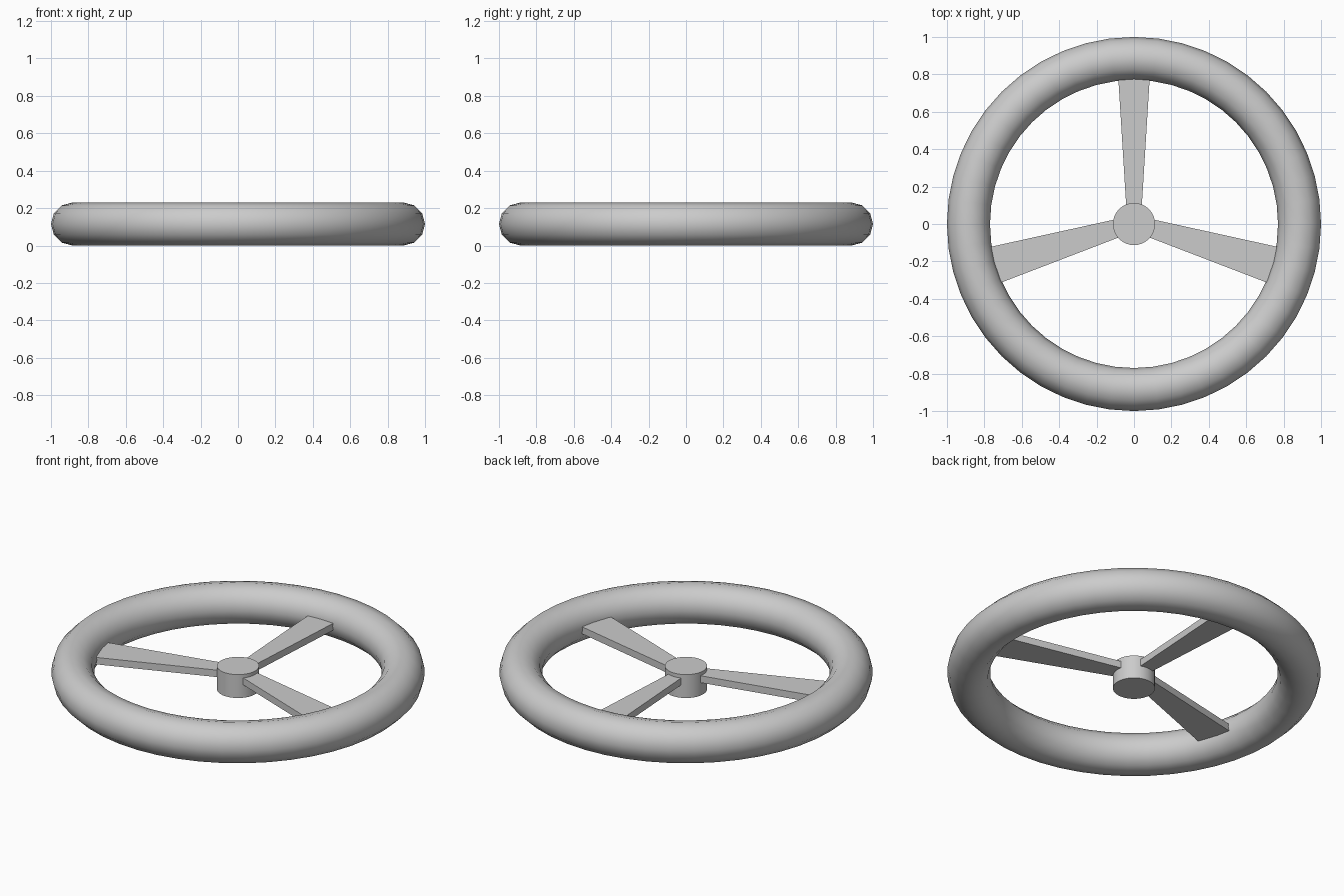
import bpy, bmesh, math
from mathutils import Matrix

if "Cube" in bpy.data.objects:
    bpy.data.objects.remove(bpy.data.objects["Cube"])


def smooth(obj):
    bpy.ops.object.select_all(action='DESELECT')
    obj.select_set(True)
    bpy.context.view_layer.objects.active = obj
    bpy.ops.object.shade_smooth_by_angle(angle=math.radians(40))


def spoke(name, angle, half_in, half_out, r_in=0.07, r_out=0.83, z0=0.09, z1=0.131):
    # Tapered flat bar running outward along +x, then turned to its angle
    bm = bmesh.new()
    outline = [(r_in, -half_in), (r_out, -half_out), (r_out, half_out), (r_in, half_in)]
    face = bm.faces.new([bm.verts.new((x, y, z0)) for x, y in outline])
    top = bmesh.ops.extrude_face_region(bm, geom=[face])['geom']
    for v in top:
        if isinstance(v, bmesh.types.BMVert):
            v.co.z = z1
    bmesh.ops.recalc_face_normals(bm, faces=bm.faces)
    bm.transform(Matrix.Rotation(math.radians(angle), 4, 'Z'))
    mesh = bpy.data.meshes.new(name)
    bm.to_mesh(mesh)
    bm.free()
    obj = bpy.data.objects.new(name, mesh)
    bpy.context.collection.objects.link(obj)
    return obj


# Round rim
bpy.ops.mesh.primitive_torus_add(major_radius=0.885, minor_radius=0.115,
                                 major_segments=48, minor_segments=12,
                                 location=(0, 0, 0.115))
rim = bpy.context.object
rim.name = "rim"
smooth(rim)

# Centre hub
bpy.ops.mesh.primitive_cylinder_add(vertices=32, radius=0.113, depth=0.138,
                                    location=(0, 0, 0.083))
hub = bpy.context.object
hub.name = "hub"
smooth(hub)

# Three spokes: one narrow upper, two wider side spokes
spoke("upper_spoke", 90, 0.040, 0.087)
for name, angle in (("right_spoke", -16.7), ("left_spoke", 196.7)):
    spoke(name, angle, 0.047, 0.104).location.y = 0.004
